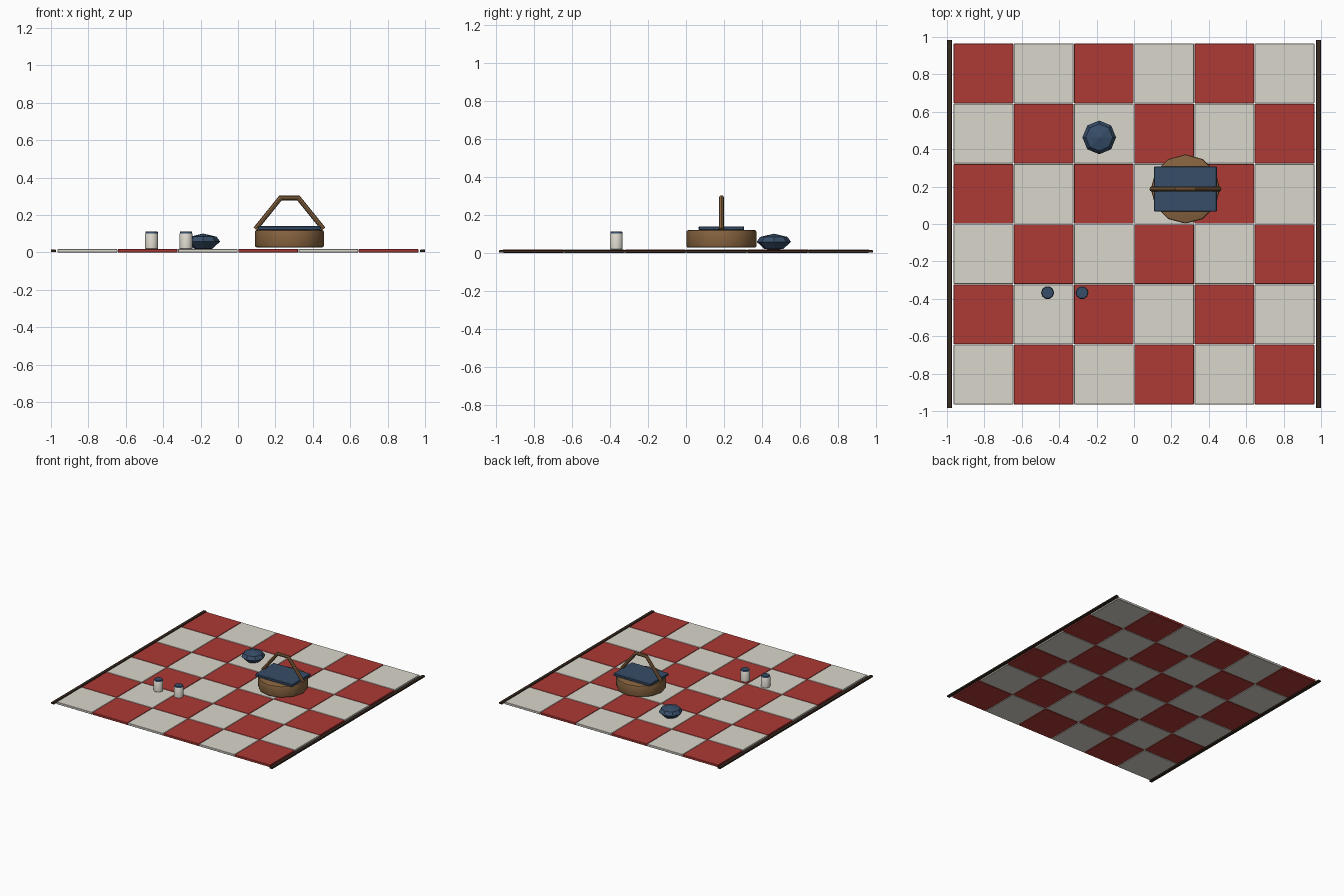
import bpy, bmesh, math
from mathutils import Vector

if "Cube" in bpy.data.objects:
    bpy.data.objects.remove(bpy.data.objects["Cube"])


def material(name, rgb):
    m = bpy.data.materials.new(name)
    m.diffuse_color = (*rgb, 1)
    m.use_nodes = True
    m.node_tree.nodes["Principled BSDF"].inputs["Base Color"].default_value = m.diffuse_color
    return m


RED = material("red cloth", (0.42, 0.042, 0.035))
CREAM = material("cream cloth", (0.70, 0.67, 0.60))
WICKER = material("wicker", (0.24, 0.125, 0.05))
BLUE = material("blue", (0.038, 0.075, 0.14))
DARK = material("dark hem", (0.04, 0.024, 0.015))


def finish(name, bm, mat, smooth=None):
    bmesh.ops.recalc_face_normals(bm, faces=bm.faces)
    me = bpy.data.meshes.new(name)
    bm.to_mesh(me)
    bm.free()
    me.materials.append(mat)
    ob = bpy.data.objects.new(name, me)
    bpy.context.collection.objects.link(ob)
    if smooth:
        bpy.ops.object.select_all(action='DESELECT')
        ob.select_set(True)
        bpy.context.view_layer.objects.active = ob
        bpy.ops.object.shade_smooth_by_angle(angle=math.radians(smooth))
    return ob


def box(name, center, size, mat, bevel=0.002):
    bm = bmesh.new()
    bmesh.ops.create_cube(bm, size=1)
    for v in bm.verts:
        v.co = Vector(center) + Vector([a * b for a, b in zip(v.co, size)])
    bmesh.ops.bevel(bm, geom=bm.edges[:], offset=bevel, segments=1, affect='EDGES')
    return finish(name, bm, mat)


def lathe(name, x, y, profile, sides, mat, smooth=None):
    """Rings of (radius, z); the first and last rings are capped."""
    bm = bmesh.new()
    rings = []
    for r, z in profile:
        rings.append([bm.verts.new((x + r * math.cos(2 * math.pi * i / sides),
                                    y + r * math.sin(2 * math.pi * i / sides), z))
                      for i in range(sides)])
    for a, b in zip(rings, rings[1:]):
        for i in range(sides):
            j = (i + 1) % sides
            bm.faces.new((a[i], a[j], b[j], b[i]))
    bm.faces.new(rings[0])
    bm.faces.new(rings[-1])
    bmesh.ops.remove_doubles(bm, verts=bm.verts, dist=1e-4)
    return finish(name, bm, mat, smooth)


def tube(name, path, y, radius, sides, mat):
    """Mitred tube along a path in the xz plane."""
    bm = bmesh.new()
    pts = [Vector((px, y, pz)) for px, pz in path]
    side = Vector((0, 1, 0))
    rings = []
    for k, p in enumerate(pts):
        d0 = (p - pts[k - 1]).normalized() if k else (pts[1] - p).normalized()
        d1 = (pts[k + 1] - p).normalized() if k < len(pts) - 1 else d0
        t = (d0 + d1).normalized()
        n = t.cross(side) / t.dot(d0)
        rings.append([bm.verts.new(p + radius * (math.cos(a) * side + math.sin(a) * n))
                      for a in (2 * math.pi * i / sides for i in range(sides))])
    for a, b in zip(rings, rings[1:]):
        for i in range(sides):
            j = (i + 1) % sides
            bm.faces.new((a[i], a[j], b[j], b[i]))
    bm.faces.new(rings[0])
    bm.faces.new(rings[-1])
    return finish(name, bm, mat, 35)


# Checked blanket
PITCH = 0.322
for i in range(6):
    for j in range(6):
        box(f"blanket_square_{i}_{j}", ((i - 2.5) * PITCH, (j - 2.5) * PITCH, 0.009),
            (0.319, 0.319, 0.018), CREAM if (i + j) % 2 == 0 else RED)

# Hems along both sides
for s, label in ((-1, "left"), (1, "right")):
    box(f"{label}_hem", (s * 0.987, 0, 0.008), (0.026, 1.97, 0.014), DARK)

# Basket with lid and handle
BX, BY = 0.275, 0.187
lathe("basket_body", BX, BY, [(0.174, 0.027), (0.182, 0.030), (0.185, 0.038),
                              (0.185, 0.109), (0.182, 0.117), (0.174, 0.120)],
      12, WICKER, 35)
box("basket_lid", (BX, BY, 0.130), (0.335, 0.24, 0.020), BLUE, 0.003)
tube("basket_handle", [(BX - 0.182, 0.125), (BX - 0.048, 0.291),
                       (BX + 0.048, 0.291), (BX + 0.182, 0.125)], BY, 0.013, 8, WICKER)

# Bundle
lathe("bundle", -0.186, 0.463, [(0.0, 0.016), (0.05, 0.020), (0.09, 0.058),
                                (0.072, 0.084), (0.0, 0.101)], 8, BLUE)

# Shakers with caps
for x, label in ((-0.462, "left"), (-0.278, "right")):
    lathe(f"{label}_shaker", x, -0.367, [(0.032, 0.018), (0.035, 0.021), (0.035, 0.098),
                                         (0.031, 0.103)], 10, CREAM, 40)
    lathe(f"{label}_shaker_cap", x, -0.367, [(0.033, 0.101), (0.033, 0.109),
                                             (0.031, 0.112)], 10, BLUE, 40)
